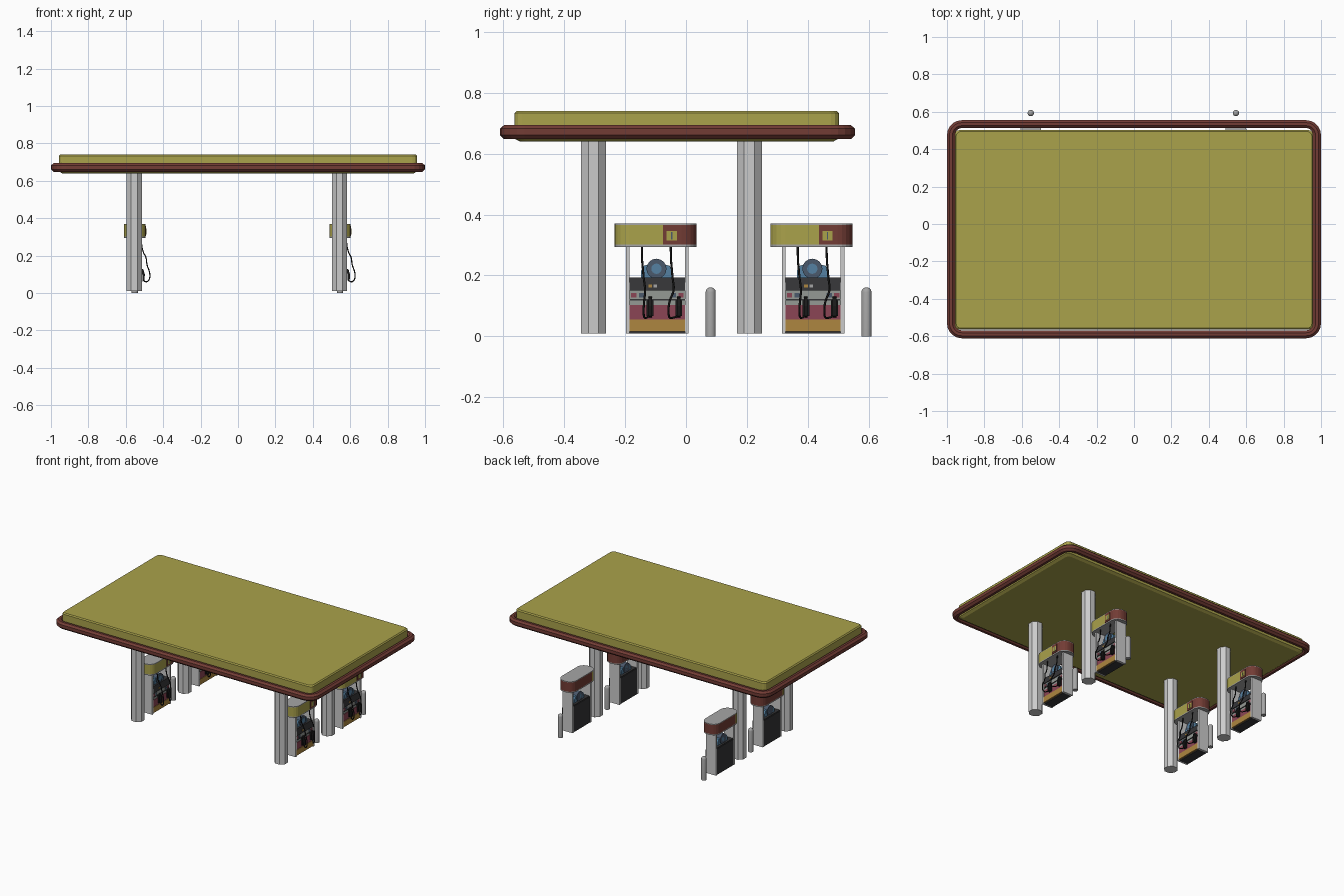
import bpy, bmesh, math
from mathutils import Vector

if "Cube" in bpy.data.objects:
    bpy.data.objects.remove(bpy.data.objects["Cube"])


def material(name, r, g, b):
    m = bpy.data.materials.new(name)
    m.diffuse_color = (r, g, b, 1)
    m.use_nodes = True
    m.node_tree.nodes["Principled BSDF"].inputs["Base Color"].default_value = m.diffuse_color
    return m


YELLOW = material("yellow", .40, .36, .07)
RED = material("red", .17, .045, .035)
CRIMSON = material("crimson", .26, .06, .09)
ORANGE = material("orange", .42, .24, .05)
BLUE = material("blue", .09, .22, .36)
NAVY = material("slate", .07, .10, .15)
DARK = material("dark", .035, .035, .038)
BLACK = material("black", .01, .01, .01)
PALE = material("pale_grey", .30, .32, .30)
LIGHT = material("light_grey", .38, .38, .38)


def loft(name, loops, mats=(), closed=False, pick=None, smooth=False):
    """Skin equal-length point loops; cap the ends or close into a ring."""
    bm = bmesh.new()
    rows = [[bm.verts.new(p) for p in loop] for loop in loops]
    n = len(rows[0])
    pairs = list(zip(rows, rows[1:])) + ([(rows[-1], rows[0])] if closed else [])
    for a, b in pairs:
        for i in range(n):
            j = (i + 1) % n
            bm.faces.new((a[i], a[j], b[j], b[i]))
    if not closed:
        bm.faces.new(rows[0][::-1])
        bm.faces.new(rows[-1])
    bmesh.ops.recalc_face_normals(bm, faces=bm.faces)
    for f in bm.faces:
        if pick:
            f.material_index = pick(f)
        f.smooth = smooth
    me = bpy.data.meshes.new(name)
    bm.to_mesh(me)
    bm.free()
    for m in mats:
        me.materials.append(m)
    ob = bpy.data.objects.new(name, me)
    bpy.context.collection.objects.link(ob)
    return ob


def rounded_rect(cx, cy, hx, hy, r, z, n=5, extra=None):
    pts = []
    for k, (sx, sy) in enumerate(((1, 1), (-1, 1), (-1, -1), (1, -1))):
        for i in range(n + 1):
            a = math.pi / 2 * (k + i / n)
            pts.append((cx + sx * (hx - r) + r * math.cos(a),
                        cy + sy * (hy - r) + r * math.sin(a), z))
    if extra is not None:
        pts.append((cx + hx, extra, z))
    return pts


def circle(cx, cy, r, z, n, turn=0.0):
    return [(cx + r * math.cos(turn + 2 * math.pi * i / n),
             cy + r * math.sin(turn + 2 * math.pi * i / n), z) for i in range(n)]


def box(name, x0, x1, y0, y1, z0, z1, mat=None):
    loops = [[(x0, y0, z), (x1, y0, z), (x1, y1, z), (x0, y1, z)] for z in (z0, z1)]
    return loft(name, loops, [mat] if mat else [])


def prism_x(name, yz, x0, x1, mat):
    return loft(name, [[(x, y, z) for y, z in yz] for x in (x0, x1)], [mat])


def prism_y(name, xz, y0, y1, mat):
    return loft(name, [[(x, y, z) for x, z in xz] for y in (y0, y1)], [mat])


def hose(name, pts):
    cu = bpy.data.curves.new(name, 'CURVE')
    cu.dimensions = '3D'
    cu.bevel_depth = .0035
    cu.bevel_resolution = 1
    cu.resolution_u = 4
    sp = cu.splines.new('NURBS')
    sp.points.add(len(pts) - 1)
    for p, co in zip(sp.points, pts):
        p.co = (*co, 1)
    sp.use_endpoint_u = True
    sp.order_u = 3
    cu.materials.append(BLACK)
    ob = bpy.data.objects.new(name, cu)
    bpy.context.collection.objects.link(ob)
    bpy.ops.object.select_all(action='DESELECT')
    ob.select_set(True)
    bpy.context.view_layer.objects.active = ob
    bpy.ops.object.convert(target='MESH')


# Canopy slab with chamfered top and bottom edges
CY = -.031
loft("canopy_slab", [rounded_rect(0, CY, .958 - d, .533 - d, .025, z, 3)
                     for d, z in ((.018, .64), (0, .65), (0, .733), (.007, .74))], [YELLOW])

# Canopy rim: octagonal section swept round the edge
section = ((0, .661), (0, .682), (.013, .694), (.029, .694),
           (.042, .682), (.042, .661), (.029, .648), (.013, .648))
loft("canopy_rim", [rounded_rect(0, -.028, 1 - d, .583 - d, .08 - d, z, 5)
                    for d, z in section], [RED], closed=True)


def pump(tag, cx, oy):
    X = lambda *v: [cx + a for a in v]
    Y = lambda *v: [oy + a for a in v]

    def part(name, x0, x1, y0, y1, z0, z1, mat=None):
        box(f"{tag}_{name}", *X(x0, x1), *Y(y0, y1), z0, z1, mat)

    # Rounded head, yellow towards the column and red elsewhere, grey caps
    split = oy - .075

    def pick(f):
        c = f.calc_center_median()
        if abs(f.normal.z) > .5 or c.z < .302 or c.z > .364:
            return 0
        front = c.x > cx and c.y < split
        return 1 if front or c.y < oy - .188 else 2

    loft(f"{tag}_head", [rounded_rect(cx, oy - .1, .057, .135, .05, z, 5, split)
                         for z in (.294, .301, .365, .37)], [LIGHT, YELLOW, RED], pick=pick)
    part("head_plaque", .055, .060, -.073, -.027, .304, .358, RED)
    part("plaque_panel", .058, .062, -.064, -.030, .314, .346, YELLOW)
    part("plaque_mark", .061, .063, -.049, -.045, .318, .342, NAVY)

    # Side posts and cabinet
    part("side_post_near", -.042, .034, -.197, -.185, .01, .296)
    part("side_post_far", -.042, .034, -.004, .009, .01, .296)
    part("cabinet", -.040, .024, -.186, -.003, .01, .188, DARK)
    prism_y(f"{tag}_console", [(cx + a, z) for a, z in
            ((0, .15), (.034, .15), (.026, .193), (-.036, .193), (-.036, .18))],
            *Y(-.186, -.003), DARK)

    # Coloured front bands
    part("upper_band", .02, .028, -.186, -.003, .103, .15, PALE)
    part("band_rail", .02, .032, -.186, -.003, .118, .123, DARK)
    part("middle_band", .02, .031, -.186, -.003, .055, .103, CRIMSON)
    part("lower_band", .02, .034, -.186, -.003, .016, .055, ORANGE)
    for i, y in enumerate((-.18, -.155, -.05, -.025)):
        part(f"keypad_{i}", .027, .031, y, y + .017, .127, .142, NAVY if i % 3 else CRIMSON)
    part("display_left", .03, .034, -.124, -.111, .161, .17, ORANGE)
    part("display_right", .03, .034, -.107, -.095, .161, .17, LIGHT)

    # Blue arch with a round dial on top of the cabinet
    arch = [(-.148, .19), (-.148, .215), (-.138, .232)]
    arch += [(-.097 + .03 * math.cos(a), .222 + .028 * math.sin(a))
             for a in [math.pi * k / 6 for k in (5, 4, 3, 2, 1)]]
    arch += [(-.054, .232), (-.043, .215), (-.043, .19)]
    prism_x(f"{tag}_arch", [(oy + y, z) for y, z in arch], *X(-.02, .014), BLUE)
    for nm, r, x, m in (("dial", .033, .020, NAVY), ("dial_hub", .017, .023, BLUE)):
        prism_x(f"{tag}_{nm}", [(b, c) for b, c, _ in circle(oy - .097, .222, r, 0, 16)],
                *X(-.024, x), m)

    # Nozzles in holsters, each with a hanging hose
    for i, (y, yt, yb) in enumerate(((-.118, -.145, -.14), (-.024, -.05, -.058))):
        part(f"holster_{i}", .026, .037, y - .011, y + .011, .066, .118, BLACK)
        prism_y(f"{tag}_nozzle_{i}", [(cx + a, z) for a, z in
                ((.034, .13), (.046, .126), (.054, .10), (.052, .066), (.042, .062), (.04, .10))],
                *Y(y - .006, y + .006), BLACK)
        hose(f"{tag}_hose_{i}", [(cx + a, oy + b, z) for a, b, z in (
            (.034, yt, .296), (.036, yt, .255), (.046, yt + .004, .215), (.062, yt + .006, .19),
            (.064, yt + .012, .15), (.080, yb + .002, .115), (.082, yb, .075),
            (.062, yb + .004, .055), (.048, y - .004, .066))])


# Columns, pumps and bollards: two lanes by two rows
for side, cx in (("left", -.552), ("right", .545)):
    for row, oy in (("front", 0), ("back", .512)):
        tag = f"{side}_{row}"
        r = .041 / math.cos(math.pi / 8)
        loft(f"{tag}_column", [circle(cx - .002, oy - .304, r, z, 8, math.pi / 8)
                               for z in (.01, .645)])
        pump(tag, cx, oy)
        dome = [(.017 * math.cos(a), .145 + .016 * math.sin(a))
                for a in (0, .4, .8, 1.2, 1.5)]
        b = loft(f"{tag}_bollard", [circle(cx, oy + .081, rr, z, 14)
                                    for rr, z in [(.017, 0)] + dome], [LIGHT], smooth=True)
        bpy.ops.object.select_all(action='DESELECT')
        b.select_set(True)
        bpy.context.view_layer.objects.active = b
        bpy.ops.object.shade_smooth_by_angle(angle=math.radians(40))
